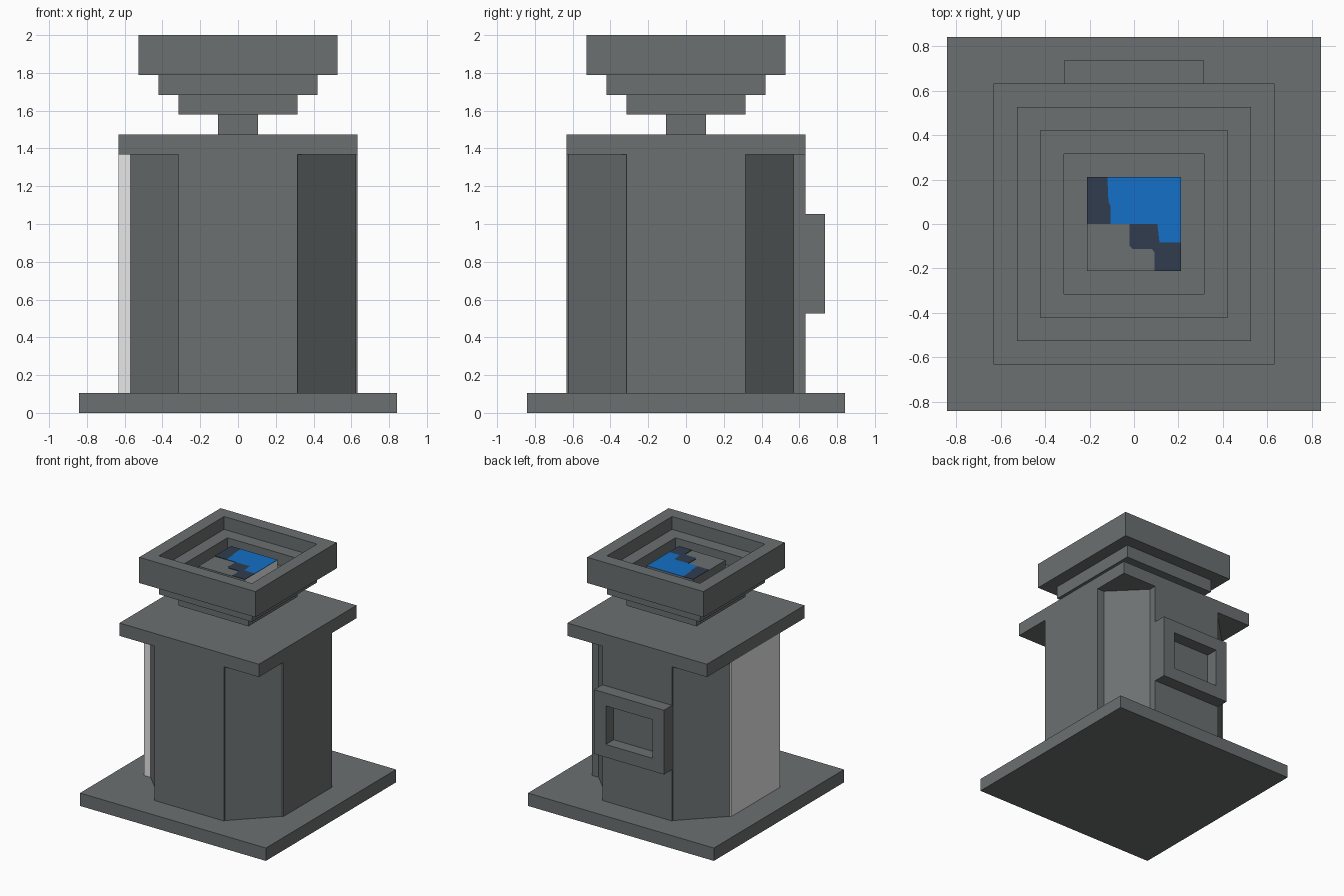
import bpy, bmesh, math
from mathutils import Matrix, Vector

cube = bpy.data.objects.get("Cube")
if cube:
    bpy.data.objects.remove(cube, do_unlink=True)

U = 2 / 19  # grid unit of the design


def material(name, rgb):
    m = bpy.data.materials.new(name)
    m.use_nodes = True
    m.diffuse_color = (*rgb, 1)
    m.node_tree.nodes["Principled BSDF"].inputs["Base Color"].default_value = (*rgb, 1)
    return m


GREY = material("slate_grey", (0.148, 0.161, 0.164))
LIGHT = material("light_grey", (0.8, 0.8, 0.8))
BLUE = material("bright_blue", (0.007, 0.161, 0.565))
NAVY = material("dark_navy", (0.030, 0.045, 0.076))


def finish(name, bm, mats, matrix=Matrix()):
    bmesh.ops.recalc_face_normals(bm, faces=bm.faces)
    mesh = bpy.data.meshes.new(name)
    bm.to_mesh(mesh)
    bm.free()
    mesh.transform(matrix)
    for m in mats:
        mesh.materials.append(m)
    ob = bpy.data.objects.new(name, mesh)
    bpy.context.collection.objects.link(ob)
    return ob


def rect_stack(name, levels, mats=(GREY,), matrix=Matrix()):
    """Skin a run of rectangles (half x, half y, z) and cap both ends."""
    bm = bmesh.new()
    rings = [[bm.verts.new((sx * hx, sy * hy, z))
              for sx, sy in ((-1, -1), (1, -1), (1, 1), (-1, 1))]
             for hx, hy, z in levels]
    for a, b in zip(rings, rings[1:]):
        for i in range(4):
            j = (i + 1) % 4
            bm.faces.new((a[i], a[j], b[j], b[i]))
    bm.faces.new(rings[0])
    bm.faces.new(rings[-1])
    return finish(name, bm, mats, matrix)


def slab(name, half, z0, z1):
    return rect_stack(name, [(half, half, z0), (half, half, z1)])


# Stacked square plates
slab("base_plate", 8 * U, 0, U)
slab("roof_plate", 6 * U, 13 * U, 14 * U)
slab("neck", U, 14 * U, 15 * U)
slab("lower_tier", 3 * U, 15 * U, 16 * U)
slab("middle_tier", 4 * U, 16 * U, 17 * U)

# Stepped basin on top
rect_stack("basin", [(h * U, h * U, z * U) for h, z in
                     ((5, 17), (5, 19), (4, 19), (4, 18), (3, 18), (3, 17.05))])

# Body: four straight walls and four diagonal corner panels
sides = (("front", -90, GREY), ("left", 0, GREY), ("back", 90, GREY), ("right", 180, LIGHT))
for name, angle, mat in sides:
    place = Matrix.Rotation(math.radians(angle), 4, 'Z') @ Matrix.Translation((5.5 * U, 0, 0))
    rect_stack(name + "_wall", [(U / 2, 3 * U, U), (U / 2, 3 * U, 13 * U)], (mat,), place)

corners = (("front_left", -45, 0.622), ("back_left", 45, 0.570),
           ("back_right", 135, 0.622), ("front_right", 225, 0.570))
for name, angle, reach in corners:
    dist = (3 * U + reach) / math.sqrt(2)
    half = (reach - 3 * U) / math.sqrt(2) + 0.01
    place = Matrix.Rotation(math.radians(angle), 4, 'Z') @ Matrix.Translation((dist - 0.02, 0, 0))
    rect_stack(name + "_panel", [(0.02, half, U), (0.02, half, 13 * U)], (GREY,), place)

# Framed hatch on the back wall
rect_stack("back_hatch",
           [(3 * U, 2.5 * U, 6 * U), (3 * U, 2.5 * U, 7 * U),
            (2 * U, 1.5 * U, 7 * U), (2 * U, 1.5 * U, 6.03 * U)],
           (GREY,),
           Matrix.Translation((0, 0, 7.5 * U)) @ Matrix.Rotation(math.radians(-90), 4, 'X'))

# Centre block in the basin, with one pale side
TOP = 1.891
block = rect_stack("centre_block", [(2 * U, 2 * U, 17.05 * U), (2 * U, 2 * U, TOP)], (GREY, LIGHT))
for p in block.data.polygons:
    if p.normal.x > 0.5:
        p.material_index = 1


def plate(name, outline, mat):
    bm = bmesh.new()
    face = bm.faces.new([bm.verts.new((x, y, TOP)) for x, y in outline])
    ext = bmesh.ops.extrude_face_region(bm, geom=[face])
    bmesh.ops.translate(bm, vec=Vector((0, 0, 0.004)),
                        verts=[v for v in ext["geom"] if isinstance(v, bmesh.types.BMVert)])
    finish(name, bm, (mat,))


# Coloured inlay on the centre block
E = 2 * U
plate("blue_inlay", [(-0.12, E), (-0.115, 0.10), (-0.105, 0.08), (-0.105, 0), (0.105, 0),
                     (0.115, -0.083), (E, -0.083), (E, E)], BLUE)
plate("navy_inlay_back", [(-E, 0), (-0.105, 0), (-0.105, 0.08), (-0.115, 0.10), (-0.12, E), (-E, E)], NAVY)
plate("navy_inlay_front", [(-0.02, 0), (-0.02, -0.098), (-0.005, -0.113), (0.08, -0.113), (0.093, -0.128),
                           (0.093, -E), (E, -E), (E, -0.083), (0.115, -0.083), (0.105, 0)], NAVY)
